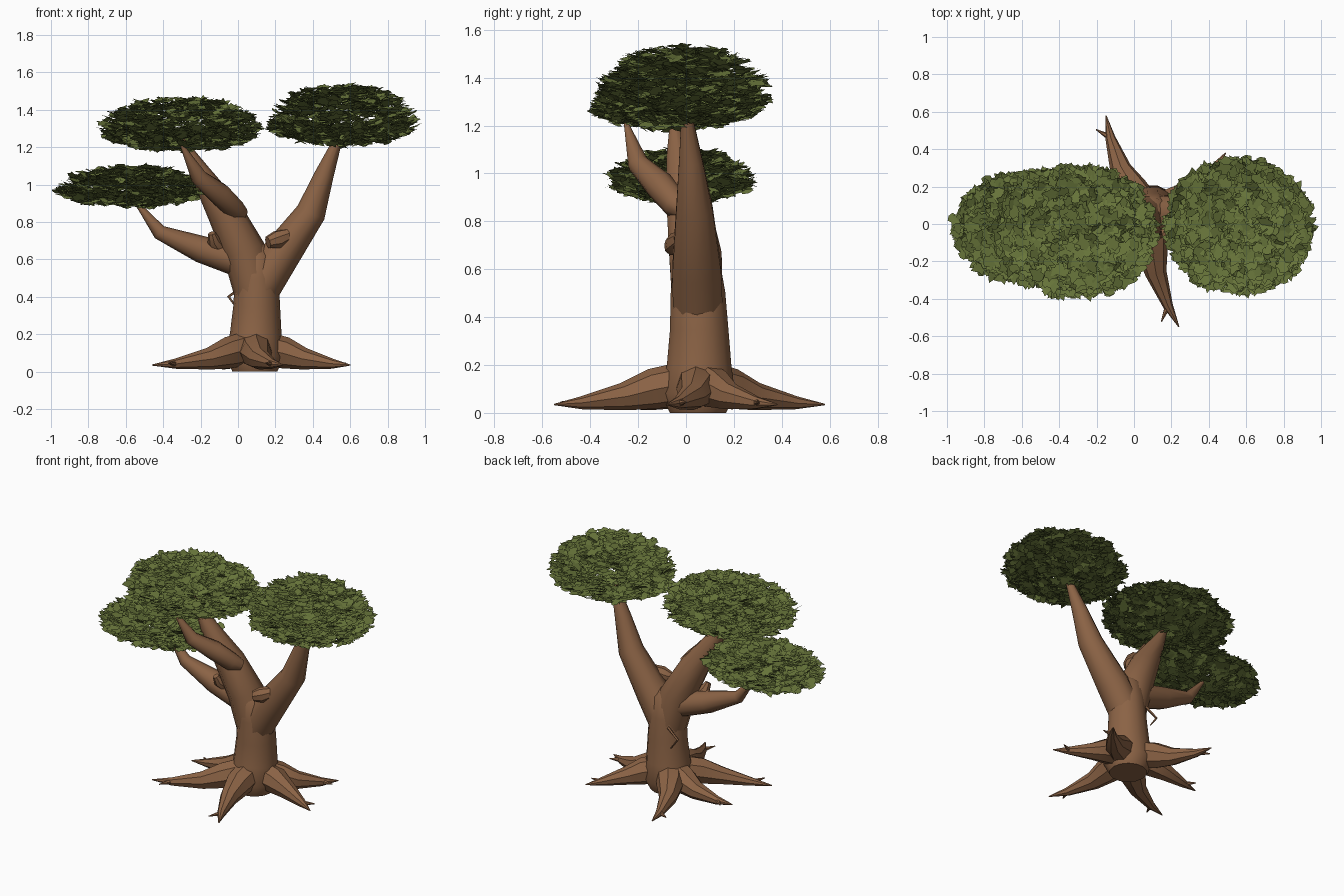
import bpy, bmesh, math, random
from mathutils import Vector, Matrix

random.seed(4)
if "Cube" in bpy.data.objects:
    bpy.data.objects.remove(bpy.data.objects["Cube"], do_unlink=True)


def make_material(name, colour):
    mat = bpy.data.materials.new(name)
    mat.use_nodes = True
    mat.diffuse_color = colour
    bsdf = mat.node_tree.nodes["Principled BSDF"]
    bsdf.inputs["Base Color"].default_value = colour
    bsdf.inputs["Roughness"].default_value = 0.9
    return mat


BARK = make_material("brown bark", (0.26, 0.125, 0.06, 1))
LEAF = make_material("olive leaf", (0.135, 0.175, 0.042, 1))


def finish(name, bm, mat, smooth):
    mesh = bpy.data.meshes.new(name)
    bm.to_mesh(mesh)
    bm.free()
    mesh.materials.append(mat)
    obj = bpy.data.objects.new(name, mesh)
    bpy.context.collection.objects.link(obj)
    if smooth:
        bpy.ops.object.select_all(action="DESELECT")
        obj.select_set(True)
        bpy.context.view_layer.objects.active = obj
        bpy.ops.object.shade_smooth_by_angle(angle=math.radians(40))
    return obj


def add_tube(bm, path, sides=10):
    """Tapered tube through (x, y, z, radius) points, capped at both ends."""
    pts = [Vector(p[:3]) for p in path]
    rings, turn, last = [], None, None
    for i, p in enumerate(pts):
        ahead = pts[min(i + 1, len(pts) - 1)] - p
        behind = p - pts[max(i - 1, 0)]
        d = (ahead.normalized() + behind.normalized()).normalized()
        if turn is None:
            turn = Vector((0, 0, 1)).rotation_difference(d)
        else:
            turn = last.rotation_difference(d) @ turn
        last = d
        ring = []
        for k in range(sides):
            a = math.tau * k / sides
            ring.append(bm.verts.new(p + path[i][3] * (turn @ Vector((math.cos(a), math.sin(a), 0)))))
        rings.append(ring)
    for lo, hi in zip(rings, rings[1:]):
        for k in range(sides):
            n = (k + 1) % sides
            bm.faces.new((lo[k], lo[n], hi[n], hi[k]))
    bm.faces.new(rings[0][::-1])
    bm.faces.new(rings[-1])


def tube_object(name, *paths, sides=10):
    bm = bmesh.new()
    for path in paths:
        add_tube(bm, path, sides)
    return finish(name, bm, BARK, True)


# Trunk
tube_object("trunk", [(0.09, 0.05, 0, 0.12), (0.09, 0.05, 0.08, 0.16), (0.095, 0.055, 0.2, 0.138),
                      (0.1, 0.055, 0.35, 0.125), (0.1, 0.05, 0.5, 0.117),
                      (0.09, 0.045, 0.62, 0.1), (0.09, 0.04, 0.68, 0.05)], sides=14)

# Limbs
tube_object("left_limb", [(0.09, 0.05, 0.42, 0.11), (0.03, 0.04, 0.65, 0.115), (-0.07, 0.01, 0.85, 0.095),
                          (-0.2, -0.03, 1.06, 0.055), (-0.3, -0.05, 1.24, 0.015)])
tube_object("right_limb", [(0.1, 0.05, 0.42, 0.11), (0.21, 0.045, 0.6, 0.107), (0.39, 0.035, 0.85, 0.08),
                           (0.46, 0.02, 1.05, 0.052), (0.55, 0, 1.28, 0.018)])
tube_object("low_branch", [(0.06, 0.05, 0.57, 0.085), (-0.2, 0.04, 0.655, 0.072),
                           (-0.42, 0.03, 0.745, 0.04), (-0.54, 0.03, 0.9, 0.012)])
tube_object("front_branch", [(0.02, 0.0, 0.84, 0.04), (-0.02, -0.04, 0.87, 0.058), (-0.1, -0.11, 0.95, 0.062),
                             (-0.21, -0.2, 1.04, 0.045), (-0.3, -0.25, 1.21, 0.01)])

# Broken stubs on the limbs
tube_object("branch_stubs",
            [(0.3, 0.0, 0.74, 0.03), (0.21, -0.04, 0.705, 0.05), (0.16, -0.06, 0.69, 0.034)],
            [(-0.1, 0.02, 0.66, 0.04), (-0.13, -0.02, 0.7, 0.035), (-0.14, -0.04, 0.74, 0.02)], sides=8)

# Hooked twig on the back of the trunk
tube_object("hooked_twig", [(0.03, 0.15, 0.46, 0.009), (-0.05, 0.16, 0.4, 0.009), (-0.0, 0.16, 0.33, 0.004)], sides=5)

# Roots with a bent, forked end
ROOT_TIPS = [(0.24, -0.55), (0.6, -0.08), (0.49, 0.38), (-0.15, 0.58), (-0.42, 0.1), (-0.46, -0.27)]
ROOT_SHAPE = [(0.05, 0.13, 0.09), (0.3, 0.1, 0.085), (0.5, 0.068, 0.058), (0.8, 0.042, 0.027), (1, 0.035, 0.003)]
core = Vector((0.09, 0.05, 0))
bm = bmesh.new()
for i, tip in enumerate(ROOT_TIPS):
    reach = Vector((tip[0], tip[1], 0)) - core
    bend = Vector((-reach.y, reach.x, 0)) * (0.08 if i % 2 else -0.08)
    path = []
    for t, z, r in ROOT_SHAPE:
        p = core + reach * t + bend * math.sin(math.pi * t)
        path.append((p.x, p.y, z, r))
    add_tube(bm, path, 8)
    fork = core + reach * 0.92 + bend * 1.7
    add_tube(bm, [path[3][:3] + (0.018,), (fork.x, fork.y, 0.045, 0.003)], 6)
finish("roots", bm, BARK, True)

# Half outline of a lobed leaf, mirrored to give the whole
HALF = [(0.0, -0.5), (0.3, -0.4), (0.28, -0.15), (0.52, 0.02), (0.25, 0.15), (0.2, 0.3)]
OUTLINE = HALF + [(0, 0.6)] + [(-x, y) for x, y in HALF[:0:-1]]


def leaf_clump(name, centre, half_x, half_y, up, down, count):
    """Flat dome filled with nearly level leaves, densest at the surface."""
    bm = bmesh.new()
    for _ in range(count):
        d = Vector([random.gauss(0, 1) for _ in range(3)]).normalized()
        depth = random.uniform(0.25, 1) ** 0.33
        spot = Vector((d.x * half_x, d.y * half_y, d.z * (up if d.z > 0 else down))) * depth
        out = Vector((d.x, d.y, 0))
        normal = Vector((random.gauss(0, 0.27), random.gauss(0, 0.27), 1)) - out * 0.16
        size = random.uniform(0.06, 0.095)
        place = (Matrix.Translation(Vector(centre) + spot)
                 @ normal.to_track_quat("Z", "Y").to_matrix().to_4x4()
                 @ Matrix.Rotation(random.uniform(0, math.tau), 4, "Z"))
        bm.faces.new([bm.verts.new(place @ Vector((x * size, y * size, 0))) for x, y in OUTLINE])
    finish(name, bm, LEAF, False)


# Foliage
leaf_clump("right_foliage", (0.56, -0.01, 1.32), 0.39, 0.35, 0.22, 0.11, 1700)
leaf_clump("upper_left_foliage", (-0.31, -0.04, 1.29), 0.42, 0.35, 0.18, 0.11, 1700)
leaf_clump("low_left_foliage", (-0.57, -0.02, 0.97), 0.39, 0.29, 0.13, 0.09, 1400)
